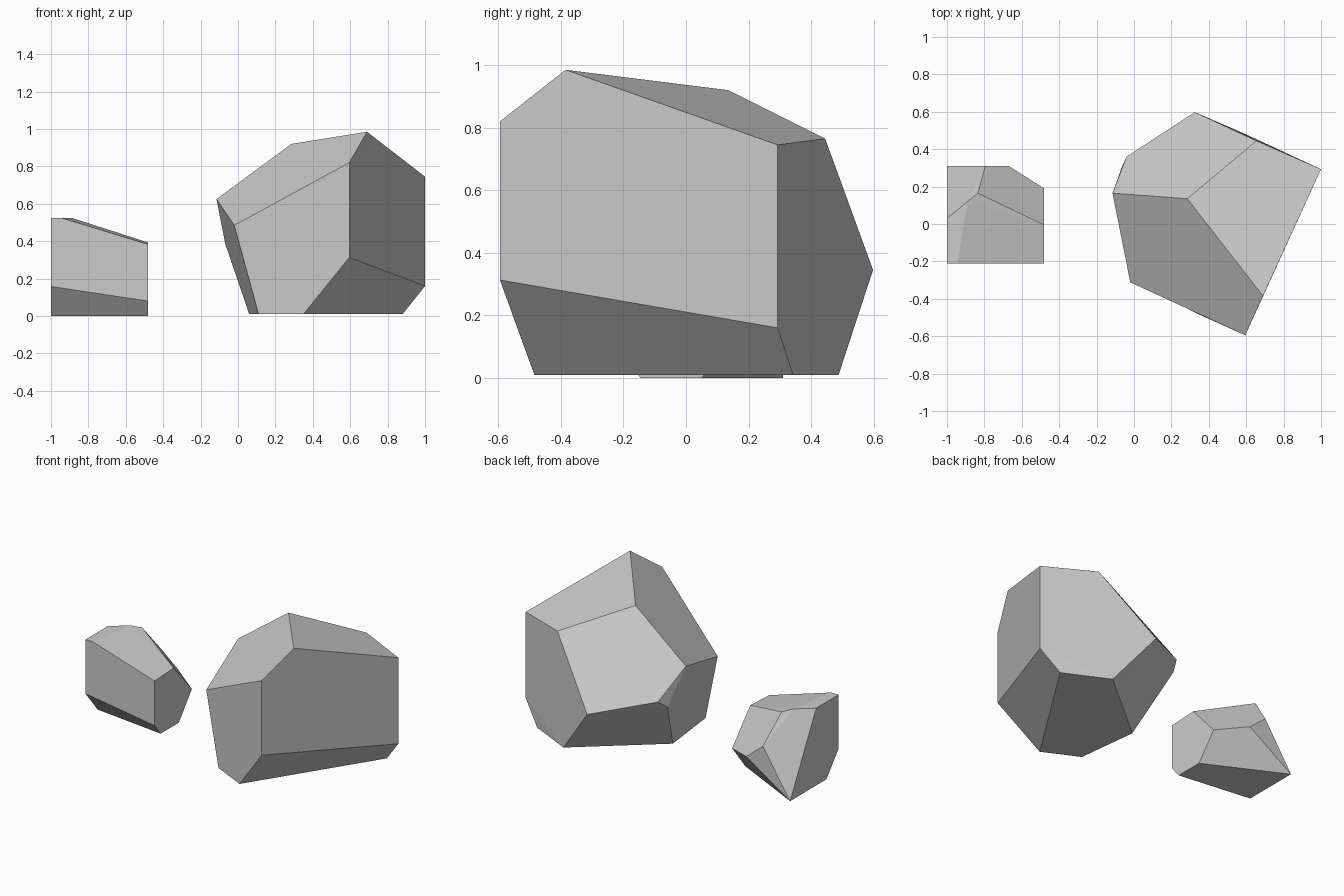
import bpy, bmesh, math


def rock(name, corners):
    """Faceted boulder: convex hull of its corners, coplanar triangles merged."""
    bm = bmesh.new()
    for c in corners:
        bm.verts.new(c)
    hull = bmesh.ops.convex_hull(bm, input=bm.verts[:])
    loose = {v for v in hull["geom_interior"] if isinstance(v, bmesh.types.BMVert)}
    bmesh.ops.delete(bm, geom=list(loose), context='VERTS')
    bmesh.ops.dissolve_limit(bm, angle_limit=math.radians(3),
                             verts=bm.verts[:], edges=bm.edges[:])
    bmesh.ops.recalc_face_normals(bm, faces=bm.faces[:])
    mesh = bpy.data.meshes.new(name)
    bm.to_mesh(mesh)
    bm.free()
    obj = bpy.data.objects.new(name, mesh)
    bpy.context.collection.objects.link(obj)
    return obj


# Large boulder: crown, waist, then footprint
rock("large_rock", [
    (-0.115, 0.165, 0.625), (0.285, 0.135, 0.92), (0.69, -0.385, 0.985),
    (1.0, 0.293, 0.745), (0.595, -0.595, 0.82), (0.655, 0.445, 0.765),
    (0.595, -0.595, 0.313), (1.0, 0.293, 0.16), (-0.02, -0.312, 0.485),
    (0.325, 0.598, 0.345), (-0.04, 0.36, 0.436), (-0.068, 0.297, 0.385),
    (0.06, 0.055, 0.01), (0.11, -0.367, 0.01), (0.35, -0.485, 0.01),
    (0.88, 0.342, 0.01), (0.58, 0.488, 0.01),
])

# Small boulder: flat top, sloped shoulders, then footprint
rock("small_rock", [
    (-1.0, -0.21, 0.525), (-0.945, -0.21, 0.525), (-0.89, 0.12, 0.525),
    (-1.0, 0.03, 0.525), (-0.835, 0.165, 0.507), (-0.48, -0.005, 0.393),
    (-0.48, -0.21, 0.383), (-0.795, 0.31, 0.318), (-0.67, 0.31, 0.215),
    (-0.48, 0.19, 0.175), (-1.0, -0.21, 0.158), (-0.48, -0.21, 0.08),
    (-1.0, -0.08, 0.0), (-0.48, -0.145, 0.0), (-0.48, 0.05, 0.0),
    (-1.0, 0.31, 0.0),
])
